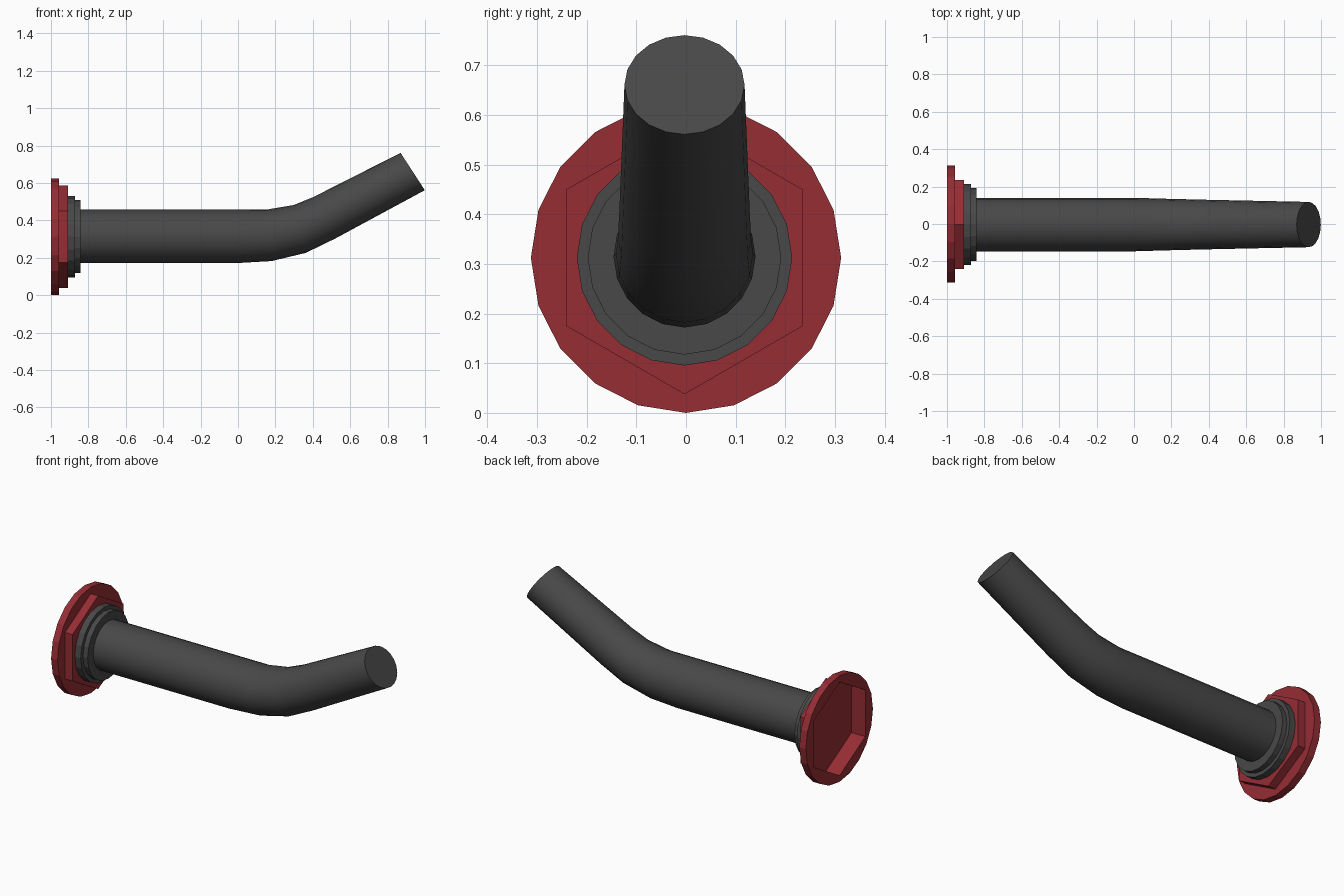
import bpy, bmesh, math
from mathutils import Vector

if "Cube" in bpy.data.objects:
    bpy.data.objects.remove(bpy.data.objects["Cube"])

CZ, CY = 0.3125, -0.003


def material(name, rgb):
    m = bpy.data.materials.new(name)
    m.diffuse_color = (*rgb, 1)
    m.use_nodes = True
    m.node_tree.nodes["Principled BSDF"].inputs["Base Color"].default_value = m.diffuse_color
    return m


red = material("dark red", (0.30, 0.026, 0.034))
grey = material("charcoal grey", (0.065, 0.065, 0.065))


def sweep(name, stations, sides, mat, cy=CY, smooth=False, caps=(True, True)):
    """Skin rings along x; station = (x, z, radius in profile, radius in y, tilt in degrees)."""
    bm = bmesh.new()
    rings = []
    for x, z, r, ry, tilt in stations:
        t = math.radians(tilt)
        up = Vector((-math.sin(t), 0, math.cos(t)))
        ring = []
        for i in range(sides):
            a = 2 * math.pi * i / sides
            p = Vector((x, cy, z)) + up * r * math.cos(a) + Vector((0, ry * math.sin(a), 0))
            ring.append(bm.verts.new(p))
        rings.append(ring)
    for a, b in zip(rings, rings[1:]):
        for i in range(sides):
            j = (i + 1) % sides
            bm.faces.new((a[i], a[j], b[j], b[i])).smooth = smooth
    for ring, cap in zip((rings[0], rings[-1]), caps):
        if cap:
            bm.faces.new(ring)
    bmesh.ops.recalc_face_normals(bm, faces=bm.faces)
    for e in bm.edges:
        if len(e.link_faces) == 2 and e.calc_face_angle(0) > math.radians(40):
            e.smooth = False
    me = bpy.data.meshes.new(name)
    bm.to_mesh(me)
    bm.free()
    me.materials.append(mat)
    ob = bpy.data.objects.new(name, me)
    bpy.context.collection.objects.link(ob)
    return ob


def disc(x, r):
    return (x, CZ, r, r, 0)


def plate_with_hex_hole(name, x, r, hex_r, mat):
    """Flat 20-sided plate facing -x or +x with a hexagonal hole."""
    bm = bmesh.new()
    edges = []
    for n, rad, cy in ((20, r, 0), (6, hex_r, CY)):
        vs = [bm.verts.new((x, cy + rad * math.sin(2 * math.pi * i / n),
                            CZ + rad * math.cos(2 * math.pi * i / n))) for i in range(n)]
        edges += [bm.edges.new((vs[i], vs[(i + 1) % n])) for i in range(n)]
    bmesh.ops.triangle_fill(bm, edges=edges, use_beauty=True, normal=(1 if x > -0.99 else -1, 0, 0))
    me = bpy.data.meshes.new(name)
    bm.to_mesh(me)
    bm.free()
    me.materials.append(mat)
    bpy.context.collection.objects.link(bpy.data.objects.new(name, me))


# Round flange with a hexagonal recess in its back, and the hexagonal nut
sweep("flange_rim", [disc(-1.0, 0.3125), disc(-0.958, 0.3125)], 20, red, cy=0, caps=(False, False))
plate_with_hex_hole("flange_front", -0.958, 0.3125, 0.275, red)
plate_with_hex_hole("flange_back", -1.0, 0.3125, 0.275, red)
sweep("hex_nut", [disc(-1.0, 0.275), disc(-0.91, 0.275)], 6, red, caps=(False, True))

# Stepped collar
sweep("collar", [disc(-0.91, 0.217), disc(-0.872, 0.217),
                 disc(-0.872, 0.195), disc(-0.842, 0.195)], 20, grey, caps=(False, True))

# Bent, tapering pipe
sweep("pipe", [(-0.842, 0.315, 0.143, 0.143, 0),
               (0.0, 0.315, 0.143, 0.143, 0),
               (0.17, 0.3205, 0.1385, 0.138, 4),
               (0.33, 0.354, 0.132, 0.134, 14),
               (0.46, 0.413, 0.1255, 0.131, 28),
               (0.934, 0.661, 0.119, 0.121, 33)], 20, grey, smooth=True, caps=(False, True))
